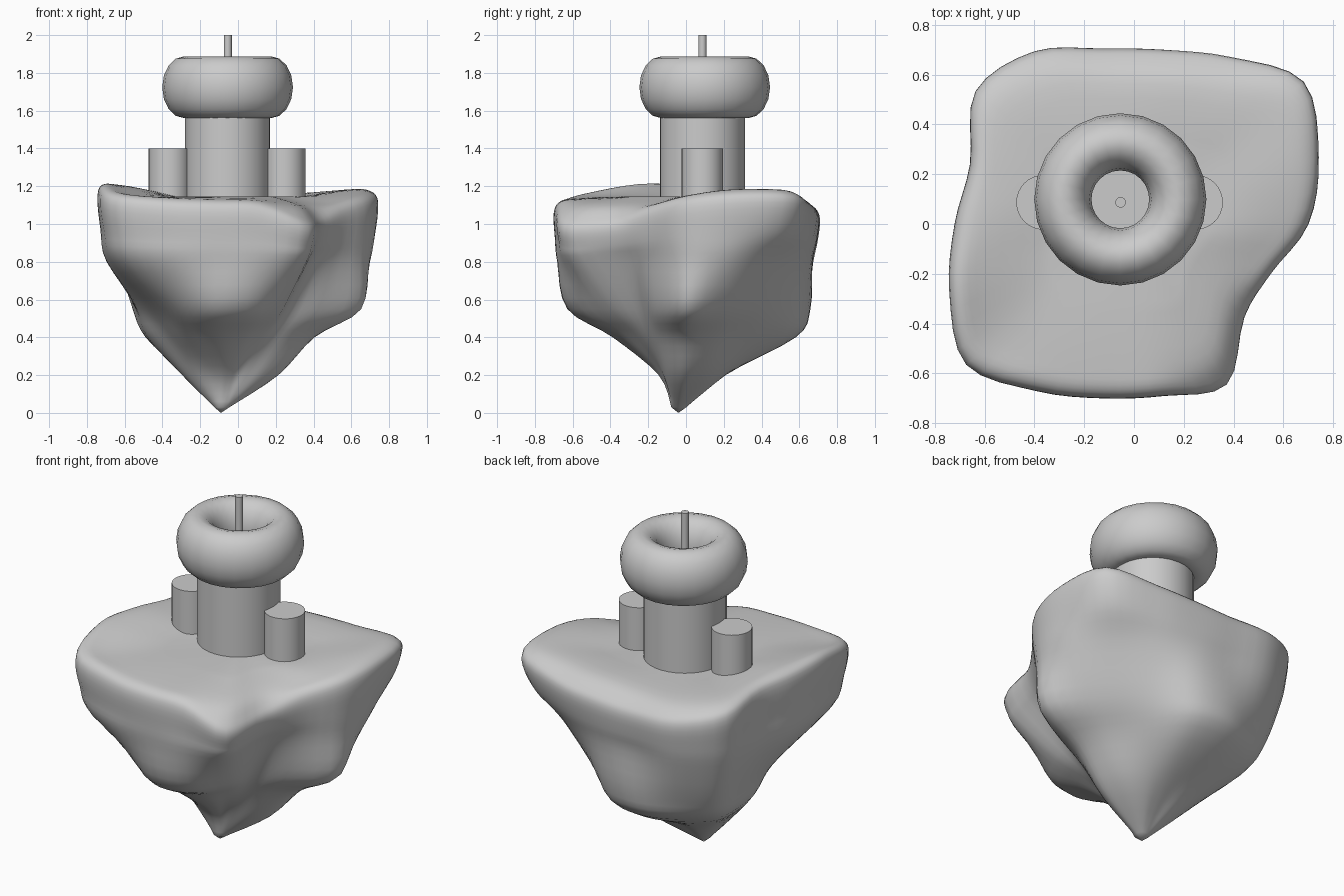
import bpy, bmesh
from math import sin, cos, pi, radians
from mathutils import Vector

if "Cube" in bpy.data.objects:
    bpy.data.objects.remove(bpy.data.objects["Cube"])

N = 18  # control columns around the rock, 20 degrees apart

# radii around the rock at each level, counterclockwise from +x
RIM = [.70, .79, .89, .775, .71, .715, .80, .83, .70, .72, .79, .88, .775, .71, .70, .745, .58, .585]
RIM_Z = [1.14, 1.17, 1.17, 1.12, 1.10, 1.09, 1.10, 1.14, 1.18, 1.20, 1.21, 1.16, 1.13, 1.12, 1.11, 1.03, 1.04, 1.09]
# heights of the crest a little inside the rim
CREST_Z = [1.15, 1.18, 1.18, 1.16, 1.15, 1.14, 1.14, 1.16, 1.18, 1.20, 1.19, 1.15, 1.14, 1.135, 1.13, 1.10, 1.10, 1.11]
LEVELS = [
    (0.20, [.27, .27, .27, .26, .24, .23, .25, .26, .25, .22, .18, .15, .13, .12, .11, .11, .14, .20]),
    (0.40, [.43, .43, .42, .46, .57, .60, .59, .58, .48, .42, .36, .36, .38, .38, .34, .28, .27, .33]),
    (0.55, [.66, .58, .54, .56, .64, .67, .68, .70, .57, .52, .50, .52, .58, .63, .59, .46, .36, .46]),
    (0.80, [.68, .72, .70, .68, .67, .68, .76, .79, .68, .69, .73, .80, .74, .69, .68, .68, .50, .53]),
]


def ring(radii, heights):
    pts = []
    for i in range(N):
        a, z = radians(i * 360 / N), heights[i]
        k = max(0, 1 - z / 0.6)  # the axis leans toward the off-centre tip
        pts.append(Vector((-0.09 * k + radii[i] * cos(a), -0.04 * k + radii[i] * sin(a), z)))
    return pts


def spline(p, steps, closed):
    """Catmull-Rom points through the list p."""
    n, out = len(p), []
    get = (lambda i: p[i % n]) if closed else (lambda i: p[min(max(i, 0), n - 1)])
    for i in range(n if closed else n - 1):
        a, b, c, d = (get(i + j) for j in (-1, 0, 1, 2))
        for s in range(steps):
            t = s / steps
            out.append(0.5 * (2 * b + (c - a) * t + (2 * a - 5 * b + 4 * c - d) * t * t
                              + (3 * b - a - 3 * c + d) * t ** 3))
    if not closed:
        out.append(p[-1].copy())
    return out


def finish(obj, name, angle=40):
    obj.name = name
    bpy.ops.object.select_all(action='DESELECT')
    obj.select_set(True)
    bpy.context.view_layer.objects.active = obj
    bpy.ops.object.shade_smooth_by_angle(angle=radians(angle))
    return obj


# floating rock: rings from tip to rim, then inward over the shallow top
rings = [ring([.04] * N, [.03] * N)]
rings += [ring(r, [z] * N) for z, r in LEVELS]
mid = [0.3 * a + 0.7 * b for a, b in zip(LEVELS[-1][1], RIM)]
rings.append(ring(mid, [0.8 + 0.5 * (z - 0.86) for z in RIM_Z]))
rings.append(ring(RIM, [z - 0.06 for z in RIM_Z]))
rings.append(ring([r * 0.95 for r in RIM], RIM_Z))
rings.append(ring([r * 0.80 for r in RIM], CREST_Z))
rings.append(ring([r * 0.45 for r in RIM], [1.145] * N))

columns = [spline([r[i] for r in rings], 4, False) for i in range(N)]
rows = [spline([c[j] for c in columns], 4, True) for j in range(len(columns[0]))]
bm = bmesh.new()
grid = [[bm.verts.new(p) for p in row] for row in rows]
M = len(grid[0])
for lo, hi in zip(grid, grid[1:]):
    for i in range(M):
        k = (i + 1) % M
        bm.faces.new((lo[i], lo[k], hi[k], hi[i]))
tip = bm.verts.new((-0.09, -0.04, 0))
cap = bm.verts.new((0, 0, 1.145))
for i in range(M):
    k = (i + 1) % M
    bm.faces.new((tip, grid[0][k], grid[0][i]))
    bm.faces.new((cap, grid[-1][i], grid[-1][k]))
bmesh.ops.recalc_face_normals(bm, faces=bm.faces)
mesh = bpy.data.meshes.new("rock")
bm.to_mesh(mesh)
bm.free()
rock = bpy.data.objects.new("rock", mesh)
bpy.context.collection.objects.link(rock)
finish(rock, "rock", 60)


def cylinder(name, x, y, r, z0, z1):
    bpy.ops.mesh.primitive_cylinder_add(vertices=32, radius=r, depth=z1 - z0,
                                        location=(x, y, (z0 + z1) / 2))
    finish(bpy.context.object, name)


# tower, two side turrets and the mast
X, Y = -0.055, 0.087
cylinder("tower", X, Y, 0.225, 1.05, 1.62)
for side, label in ((-1, "left"), (1, "right")):
    cylinder(label + "_turret", X - 0.003 + side * 0.305, Y, 0.11, 1.05, 1.40)
cylinder("mast", X + 0.001, Y, 0.021, 1.55, 2.0)

# ring on top, taller than a round torus
bpy.ops.mesh.primitive_torus_add(major_segments=24, minor_segments=16, major_radius=0.231,
                                 minor_radius=0.115, location=(X, 0.099, 1.724))
top_ring = bpy.context.object
top_ring.scale.z = 1.42
finish(top_ring, "top_ring", 90)
